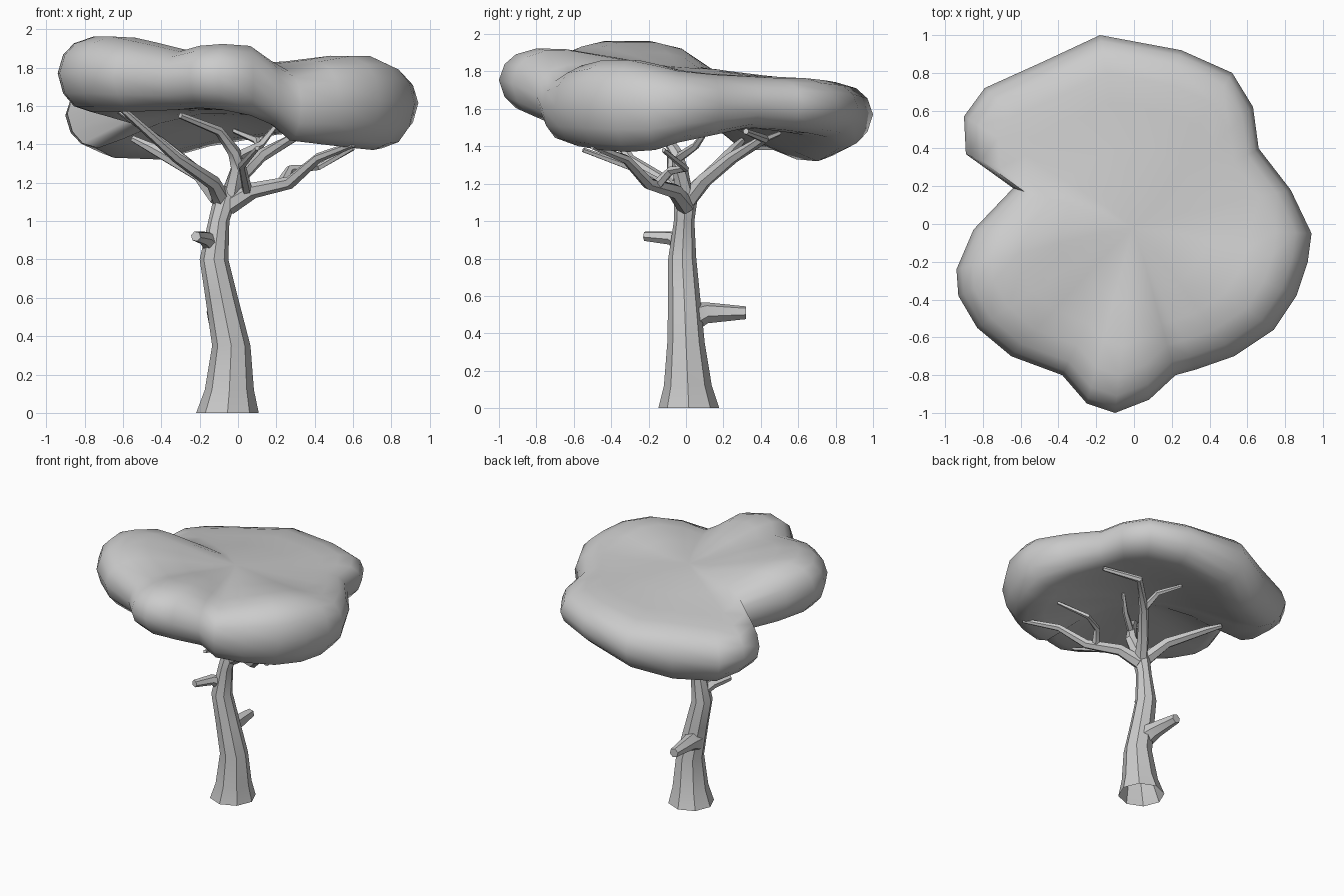
import bpy
import bmesh
import math
from mathutils import Vector

cube = bpy.data.objects.get("Cube")
if cube:
    bpy.data.objects.remove(cube, do_unlink=True)

GREY = (0.6, 0.6, 0.6, 1.0)
grey = bpy.data.materials.new("plain grey")
grey.use_nodes = True
grey.diffuse_color = GREY
grey.node_tree.nodes["Principled BSDF"].inputs["Base Color"].default_value = GREY


def loft(name, rings, cap_start=False, cap_end=False, angle=35):
    """Skin a list of equal-length rings of points into one object."""
    bm = bmesh.new()
    loops = [[bm.verts.new(p) for p in ring] for ring in rings]
    for low, high in zip(loops, loops[1:]):
        count = len(low)
        for i in range(count):
            j = (i + 1) % count
            bm.faces.new((low[i], low[j], high[j], high[i]))
    for wanted, loop in ((cap_start, loops[0]), (cap_end, loops[-1])):
        if wanted:
            center = bm.verts.new(sum((v.co for v in loop), Vector()) / len(loop))
            for a, b in zip(loop, loop[1:] + loop[:1]):
                bm.faces.new((a, b, center))
    bmesh.ops.recalc_face_normals(bm, faces=bm.faces)
    mesh = bpy.data.meshes.new(name)
    bm.to_mesh(mesh)
    bm.free()
    mesh.materials.append(grey)
    obj = bpy.data.objects.new(name, mesh)
    bpy.context.collection.objects.link(obj)
    bpy.ops.object.select_all(action="DESELECT")
    obj.select_set(True)
    bpy.context.view_layer.objects.active = obj
    bpy.ops.object.shade_smooth_by_angle(angle=math.radians(angle))


def circle(center, side, other, radius, sides):
    turns = [math.tau * i / sides for i in range(sides)]
    return [center + radius * (math.cos(t) * side + math.sin(t) * other) for t in turns]


def branch(name, path, start, end, sides=6):
    """Tapered limb whose cross-sections follow the path direction."""
    points = [Vector(p) for p in path]
    last = len(points) - 1
    rings = []
    for i, point in enumerate(points):
        along = (points[min(i + 1, last)] - points[max(i - 1, 0)]).normalized()
        side = along.cross(Vector((0.3, 0.2, 1))).normalized()
        radius = start + (end - start) * i / last
        rings.append(circle(point, side, along.cross(side), radius, sides))
    loft(name, rings, True, True)


# Trunk: x, y, z, radius from the flared, open foot up to the fork
X, Y = Vector((1, 0, 0)), Vector((0, 1, 0))
trunk = [(-0.055, 0.015, 0, 0.163), (-0.045, 0.01, 0.12, 0.128),
         (-0.035, 0, 0.35, 0.1), (-0.085, -0.01, 0.6, 0.085),
         (-0.125, -0.02, 0.8, 0.075), (-0.1, -0.01, 1, 0.055),
         (-0.065, 0, 1.12, 0.062), (-0.065, 0, 1.18, 0.045)]
loft("trunk", [circle(Vector(t[:3]), X, Y, t[3], 8) for t in trunk], cap_end=True)

# Broken stubs on the trunk
branch("front_stub", [(-0.12, 0, 0.86), (-0.17, -0.08, 0.91), (-0.22, -0.22, 0.92)], 0.05, 0.027)
branch("back_stub", [(-0.08, 0.02, 0.48), (-0.11, 0.11, 0.51), (-0.12, 0.32, 0.51)], 0.08, 0.035)

# Limbs that carry the crown
limbs = {
    "front_right_limb": [(-0.08, 0, 1.1), (-0.13, -0.1, 1.2), (-0.32, -0.3, 1.33), (-0.6, -0.45, 1.58)],
    "front_left_limb": [(-0.05, 0, 1.08), (0.08, -0.06, 1.16), (0.27, -0.2, 1.2),
                        (0.42, -0.32, 1.33), (0.6, -0.5, 1.4)],
    "back_left_limb": [(-0.06, 0, 1.1), (0, 0.1, 1.22), (0.12, 0.25, 1.34),
                       (0.3, 0.42, 1.44), (0.55, 0.32, 1.48)],
    "back_right_limb": [(-0.1, 0, 1.12), (-0.2, 0.12, 1.24), (-0.45, 0.25, 1.38), (-0.55, 0.3, 1.43)],
    "center_limb": [(-0.05, 0, 1.1), (0, -0.03, 1.27), (-0.02, -0.05, 1.36), (-0.1, -0.12, 1.47), (-0.3, -0.25, 1.55)],
}
for name, path in limbs.items():
    branch(name, path, 0.05, 0.017)

# Thin twigs leaving the limbs
twigs = {
    "left_twig": [(0.22, -0.16, 1.19), (0.27, -0.08, 1.27), (0.42, 0, 1.28), (0.6, -0.12, 1.38)],
    "center_twig": [(-0.02, -0.05, 1.33), (0.12, 0.05, 1.4), (0.2, 0.12, 1.5)],
    "right_twig": [(-0.13, -0.08, 1.2), (-0.4, -0.08, 1.42), (-0.62, -0.1, 1.57)],
    "back_twig": [(0.12, 0.25, 1.34), (0.1, 0.38, 1.42), (-0.02, 0.5, 1.47)],
    "front_twig": [(0.05, -0.05, 1.15), (0.02, -0.3, 1.29), (0.1, -0.55, 1.38)],
}
for name, path in twigs.items():
    branch(name, path, 0.028, 0.013, 5)

# Crown outline in hundredths: x, y, top height, bottom height
outline = [
    (94, -5, 181, 142), (92, -20, 184, 138), (86, -38, 187, 137), (74, -56, 187, 138),
    (53, -70, 184, 140), (33, -77, 179, 142), (22, -80, 184, 150), (8, -93, 192, 155),
    (-10, -100, 193, 158), (-25, -95, 192, 159), (-38, -80, 189, 158), (-65, -70, 194, 157),
    (-83, -55, 197, 157), (-93, -38, 197, 157), (-94, -24, 197, 157), (-85, -3, 193, 155),
    (-64, 19, 181, 150), (-89, 37, 174, 138), (-90, 57, 172, 138), (-79, 72, 172, 133),
    (-48, 86, 174, 132), (-18, 100, 175, 139), (25, 92, 176, 145), (52, 80, 177, 147),
    (63, 62, 177, 149), (66, 40, 178, 150), (83, 18, 179, 146)]

# Section from the hollow underside, round the rim, to the dished top: plan
# scale, height between bottom and top, blend toward a round dish, dish level
section = [(0.25, 0, 0.95, 1.56), (0.5, 0, 0.7, 1.55), (0.7, 0, 0.25, 1.54),
           (0.82, 0, 0, 0), (0.91, 0.07, 0, 0), (0.97, 0.24, 0, 0), (1, 0.5, 0, 0),
           (0.97, 0.74, 0, 0), (0.91, 0.89, 0, 0), (0.8, 0.98, 0, 0),
           (0.66, 1, 0.15, 1.82), (0.45, 1, 0.6, 1.82), (0.22, 1, 0.95, 1.82)]
ROUND, TILT = 0.85, 0.06
rings = []
for scale, rise, blend, level in section:
    ring = []
    for x, y, top, bottom in outline:
        rim = Vector((x, y)) / 100
        plan = rim.lerp(rim.normalized() * ROUND, blend) * scale
        z = (bottom + (top - bottom) * rise) / 100
        dish = level - TILT * (plan.x + plan.y)
        ring.append((plan.x, plan.y, z + (dish - z) * blend))
    rings.append(ring)
loft("crown", rings, True, True, 50)
